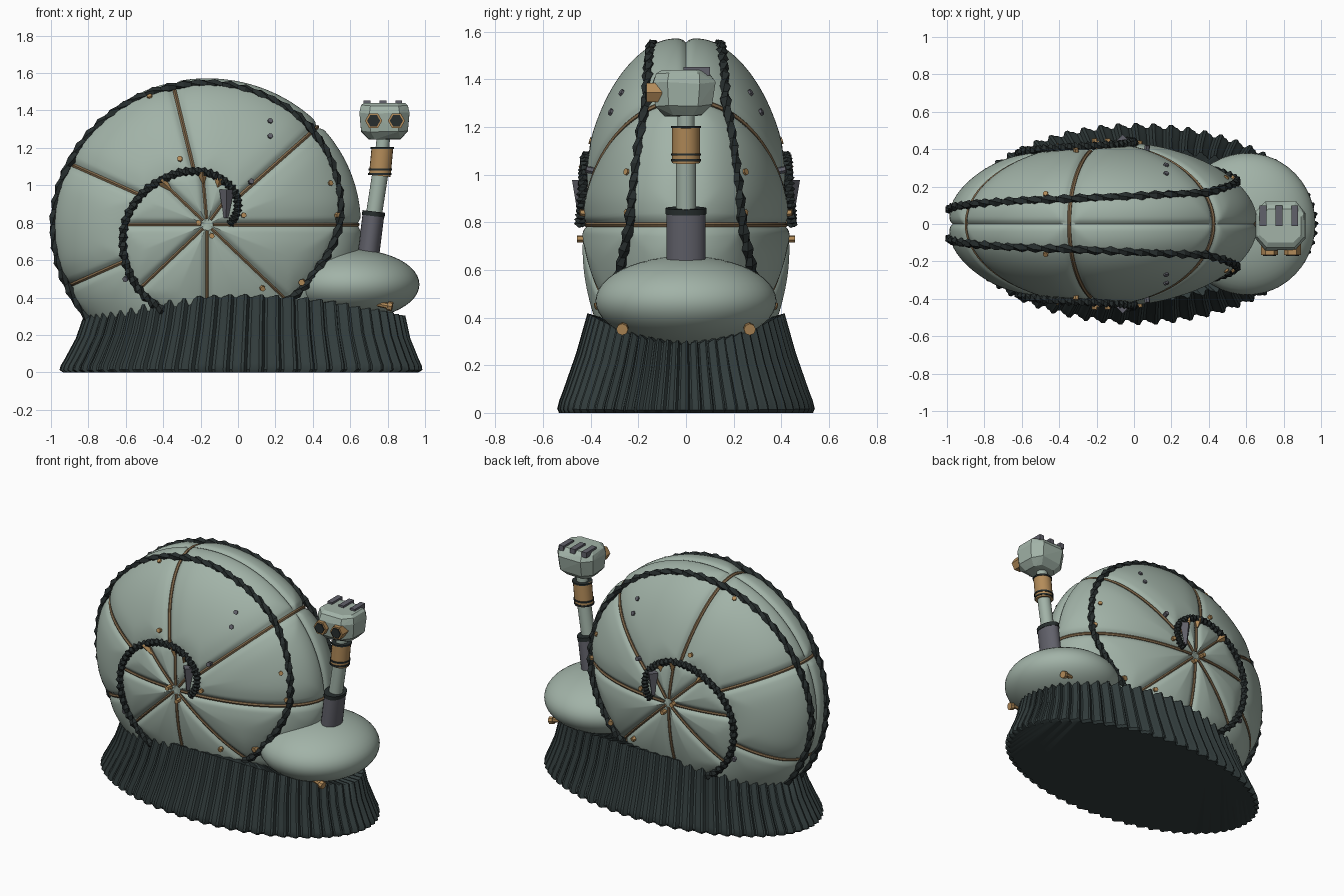
import bpy, bmesh, random
from math import sin, cos, pi, radians, degrees, atan2, asin, hypot, exp
from mathutils import Vector

if "Cube" in bpy.data.objects:
    bpy.data.objects.remove(bpy.data.objects["Cube"])
random.seed(4)


def material(name, rgb):
    m = bpy.data.materials.new(name)
    m.use_nodes = True
    m.diffuse_color = (*rgb, 1)
    m.node_tree.nodes["Principled BSDF"].inputs["Base Color"].default_value = (*rgb, 1)
    return m


SAGE = material("sage_green", (0.36, 0.45, 0.39))
SKIRT = material("dark_teal", (0.032, 0.046, 0.046))
ROPE = material("rope_black", (0.02, 0.027, 0.027))
TAN = material("bronze", (0.45, 0.26, 0.10))
SEAM = material("seam_brown", (0.22, 0.14, 0.07))
GREY = material("slate_grey", (0.12, 0.12, 0.145))


def finish(name, bm, mat, smooth=None):
    bmesh.ops.recalc_face_normals(bm, faces=bm.faces)
    me = bpy.data.meshes.new(name)
    bm.to_mesh(me)
    bm.free()
    me.materials.append(mat)
    ob = bpy.data.objects.new(name, me)
    bpy.context.collection.objects.link(ob)
    if smooth:
        bpy.ops.object.select_all(action="DESELECT")
        ob.select_set(True)
        bpy.context.view_layer.objects.active = ob
        bpy.ops.object.shade_smooth_by_angle(angle=radians(smooth))
    return ob


def bridge(bm, rings):
    for a, b in zip(rings, rings[1:]):
        for i in range(len(a)):
            j = (i + 1) % len(a)
            bm.faces.new((a[i], a[j], b[j], b[i]))


def tube(name, pts, radii, mat, sides=6, ref=(0, 1, 0), twist=0, squash=1, smooth=None):
    """Sweep a polygon along points; two points give a cylinder or cone."""
    bm = bmesh.new()
    pts, ref, rings = [Vector(p) for p in pts], Vector(ref), []
    for k, p in enumerate(pts):
        t = (pts[min(k + 1, len(pts) - 1)] - pts[max(k - 1, 0)]).normalized()
        a = t.cross(ref).normalized()
        b = t.cross(a) * squash
        r = radii[k % len(radii)]
        angles = [2 * pi * i / sides + twist * k for i in range(sides)]
        rings.append([bm.verts.new(p + r * (a * cos(w) + b * sin(w))) for w in angles])
    bridge(bm, rings)
    bm.faces.new(rings[0])
    bm.faces.new(rings[-1])
    return finish(name, bm, mat, smooth)


# Shell surface: ellipsoid about the y axis, cut by spokes and a spiral
CX, CZ, RX, RY, RZ = -0.165, 0.79, 0.83, 0.445, 0.79
SPIRAL = [(0, .14), (45, .27), (90, .35), (135, .42), (180, .53), (225, .62), (270, .68), (315, .73),
          (337, .77), (360, .85), (405, .93), (450, .95), (495, .966), (540, .985), (600, .99)]
OUTER = [0, 43, 103, 155, 205, 255, 313]
INNER = [0, 55, 95, 135, 180, 225, 270, 315]


def spiral(deg):
    for (a, ra), (b, rb) in zip(SPIRAL, SPIRAL[1:]):
        if deg <= b:
            return ra + (rb - ra) * (deg - a) / (b - a)
    return SPIRAL[-1][1]


def shell_normal(th, ph):
    return Vector((cos(th) * sin(ph) / RX, -cos(ph) / RY, sin(th) * sin(ph) / RZ)).normalized()


def shell_point(th, ph, off=0.0):
    p = Vector((CX + RX * sin(ph) * cos(th), -RY * cos(ph), CZ + RZ * sin(ph) * sin(th)))
    p += shell_normal(th, ph) * off
    p.z = max(p.z, 0.06)
    return p


def groove(th, ph):
    rho, deg = sin(ph), degrees(th) % 360
    spokes = INNER if rho < spiral(deg) else OUTER
    d = 1.0
    for s in spokes:
        delta = th - radians(s)
        if cos(delta) > 0:
            d = min(d, 0.8 * rho * abs(sin(delta)))
    d = min(d, abs(RY * cos(ph)) + 0.01)
    d = min(d, 0.8 * abs(rho - spiral(deg)) + 0.02)
    return 0.005 - 0.02 * exp(-(d / 0.02) ** 2) - 0.015 * exp(-(d / 0.08) ** 2)


bm = bmesh.new()
N, M = 288, 100
rings = []
for j in range(1, M):
    ph = pi * j / M
    rings.append([bm.verts.new(shell_point(2 * pi * i / N, ph, groove(2 * pi * i / N, ph))) for i in range(N)])
bridge(bm, rings)
bm.faces.new(rings[0])
bm.faces.new(rings[-1])
finish("shell", bm, SAGE, 60)

# Seams along the spokes, running over the rim and on both hubs
for s in OUTER:
    th = radians(s)
    start = asin(spiral(s))
    path = [shell_point(th, start + (pi - 2 * start) * i / 40, -0.025) for i in range(41)]
    tube(f"rim_seam_{s}", path, [0.011], SEAM, ref=(-sin(th), 0, cos(th)))
for side, label in ((0, "right"), (1, "left")):
    def mirrored(ph):
        return pi - ph if side else ph

    for s in INNER:
        th = radians(s)
        end = asin(spiral(s))
        path = [shell_point(th, mirrored(0.04 + (end - 0.04) * i / 12), -0.025) for i in range(13)]
        tube(f"hub_seam_{label}_{s}", path, [0.009], SEAM, ref=(-sin(th), 0, cos(th)))

    # Twisted rope along the spiral
    path = [shell_point(radians(d), mirrored(asin(spiral(d))), 0.004)
            for d in [i * 600 / 200 for i in range(201)]]
    tube(f"spiral_rope_{label}", path, [0.017, 0.027], ROPE, sides=5, twist=0.5)
    tube(f"rope_end_{label}", [shell_point(radians(20), mirrored(.13), 0),
                               shell_point(radians(62), mirrored(.27), .01)], [.012, .04], GREY, sides=4)

    # Bronze wedges under the inner rope
    for d in (75, 95, 135):
        r = asin(spiral(d))
        tube(f"wedge_{label}_{d}", [shell_point(radians(d), mirrored(r), 0),
                                    shell_point(radians(d), mirrored(r * 0.78), -0.012)], [0.03, 0.006], TAN, sides=4)

    # Rivets
    spots = [(-.47, 1.47), (-.31, 1.14), (.17, 1.34), (.17, 1.26), (.07, 1.02), (.03, .84), (.49, 1.01),
             (.53, .84), (-.21, .8), (-.14, .73), (-.6, .5), (.13, .45)]
    for k, (x, z) in enumerate(spots):
        u, v = (x - CX) / RX, (z - CZ) / RZ
        th, ph = atan2(v, u), mirrored(asin(min(hypot(u, v), 1)))
        tube(f"rivet_{label}_{k}", [shell_point(th, ph, -0.03), shell_point(th, ph, 0.014)], [0.015],
             GREY if k in (2, 3, 4, 10) else TAN, ref=(0.3, 0, 1))

    # Bolts on the body
    sy = 1 if side else -1
    tube(f"body_bolt_{label}", [(.68, sy * .25, .38), (.80, sy * .265, .355), (.80, sy * .265, .355),
                                (.825, sy * .268, .35)], [.013, .016, .025, .025], TAN, sides=8)
    tube(f"side_bolt_{label}", [(.35, sy * .24, .49), (.34, sy * .32, .48)], [.018], TAN, ref=(0, 0, 1))

# Pleated skirt
bm = bmesh.new()
FLUTES, STEP = 64, 6
rings = []
for t, grow in ((0, 0.97), (0.04, 0.995), (0.12, 1.0), (0.22, 0.995), (0.6, 0.985), (1, 1)):
    ring = []
    for i in range(FLUTES * STEP):
        w = 2 * pi * i / (FLUTES * STEP)
        wave = 0.7 * cos(w * FLUTES) + 0.3 * sin(2 * w * FLUTES)
        a, b = (0.97 + (0.85 - 0.97) * t) * grow, (0.535 + (0.4 - 0.535) * t) * grow
        a, b = a + 0.014 * wave, b + 0.02 * wave
        z = t * (0.295 + 0.115 * sin(w) ** 2 + 0.012 * wave)
        ring.append(bm.verts.new((0.015 + 0.02 * t + a * cos(w), b * sin(w), z)))
    rings.append(ring)
bridge(bm, rings)
bm.faces.new(rings[0])
top = bm.verts.new((0, 0, 0.3))
for i in range(len(rings[-1])):
    bm.faces.new((rings[-1][i - 1], rings[-1][i], top))
finish("pleated_skirt", bm, SKIRT, 40)

# Body in front of the shell
bm = bmesh.new()
bmesh.ops.create_uvsphere(bm, u_segments=48, v_segments=24, radius=1)
bmesh.ops.scale(bm, vec=(0.365, 0.38, 0.188), verts=bm.verts)
bmesh.ops.translate(bm, vec=(0.605, 0, 0.47), verts=bm.verts)
finish("body", bm, SAGE, 60)

# Neck
tube("neck_collar", [(.695, 0, .61), (.725, 0, .85)], [.058], GREY, 24, squash=1.42, smooth=40)
tube("collar_rim", [(.723, 0, .835), (.726, 0, .86)], [.061], ROPE, 24, squash=1.42, smooth=40)
tube("neck_lower", [(.72, 0, .8), (.76, 0, 1.06)], [.043], SAGE, 20, smooth=40)
tube("neck_sleeve", [(.758, 0, 1.05), (.772, 0, 1.2)], [.058], TAN, 20, smooth=40)
for k, z in enumerate((1.06, 1.085, 1.2)):
    x = .758 + (z - 1.05) * .093
    tube(f"sleeve_band_{k}", [(x, 0, z - .005), (x, 0, z + .005)], [.063], ROPE, 20, smooth=40)
tube("neck_upper", [(.77, 0, 1.18), (.78, 0, 1.28)], [.036], SAGE, 20, smooth=40)

# Faceted head
bm = bmesh.new()
for z, sx, sy in ((1.25, .085, .075), (1.29, .125, .115), (1.385, .134, .13), (1.425, .125, .115), (1.44, .11, .09)):
    for cx, cy in ((1, .55), (.6, 1)):
        for mx in (-1, 1):
            for my in (-1, 1):
                jitter = random.uniform(-.006, .006) if z < 1.43 else 0
                bm.verts.new((.783 + mx * cx * sx, -.01 + my * cy * sy + jitter, z + jitter))
hull = bmesh.ops.convex_hull(bm, input=bm.verts)
bmesh.ops.delete(bm, geom=[v for v in bm.verts if not v.link_faces], context="VERTS")
finish("head", bm, SAGE)

# Eyes and head vents
for label, x in (("right", .725), ("left", .847)):
    tube(f"eye_ring_{label}", [(x, -.1, 1.345), (x, -.165, 1.345)], [.046], TAN, ref=(0, 0, 1))
    tube(f"eye_lens_{label}", [(x, -.15, 1.345), (x, -.172, 1.345)], [.035], ROPE, ref=(0, 0, 1))
for k, x in enumerate((.69, .775, .86)):
    tube(f"head_vent_{k}", [(x, -.01, 1.435), (x, .1, 1.435)], [.025], GREY, sides=4, ref=(1, 0, 1), squash=1)
